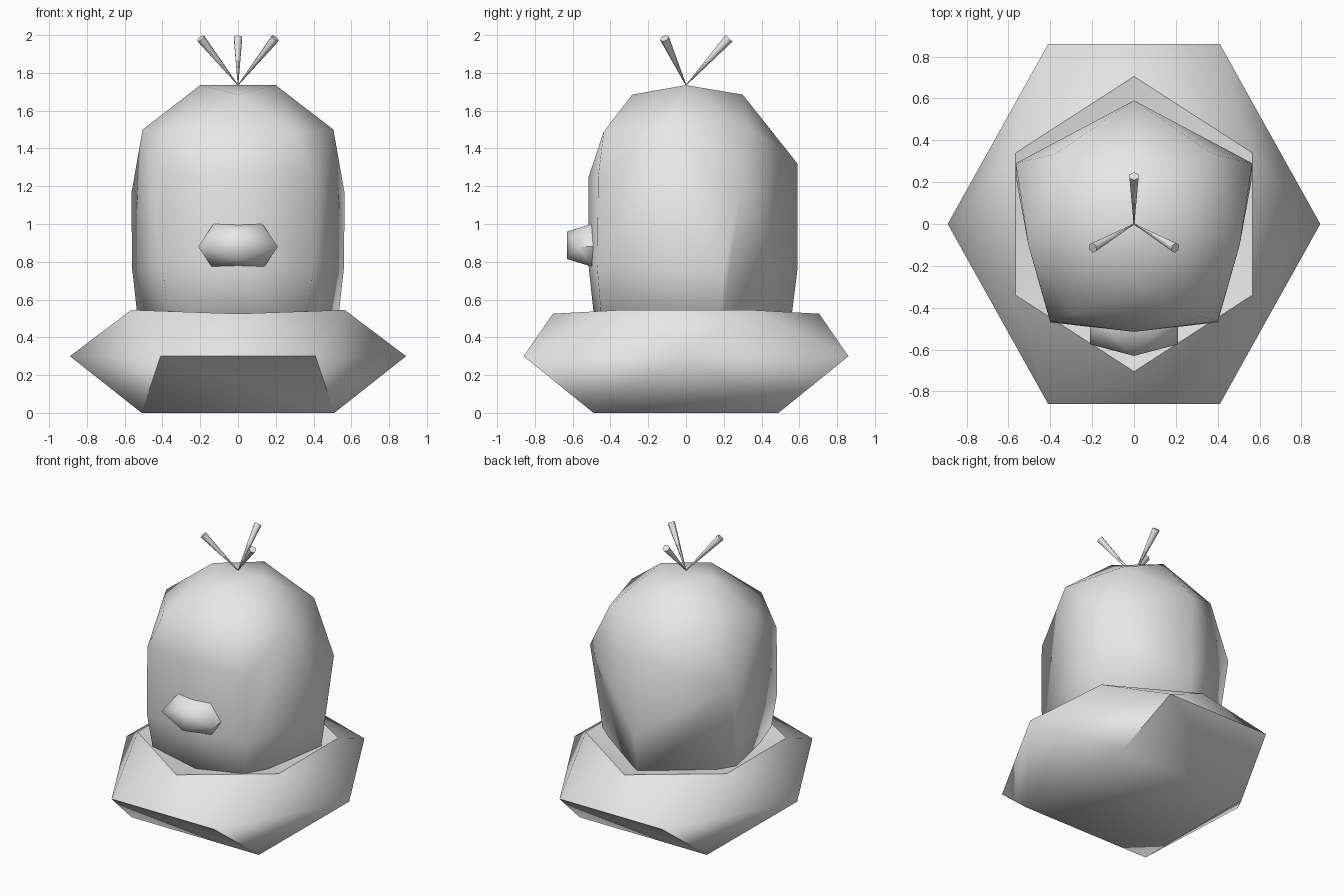
import bpy, bmesh, math
from mathutils import Vector

cube = bpy.data.objects.get("Cube")
if cube:
    bpy.data.objects.remove(cube, do_unlink=True)

grey = bpy.data.materials.new("plain_grey")
grey.use_nodes = True
grey.diffuse_color = (0.8, 0.8, 0.8, 1)
grey.node_tree.nodes["Principled BSDF"].inputs["Base Color"].default_value = (0.8, 0.8, 0.8, 1)


def finish(bm, name, angle):
    """Turn a bmesh into a smooth-shaded object, sharp above the angle."""
    bmesh.ops.recalc_face_normals(bm, faces=bm.faces)
    mesh = bpy.data.meshes.new(name)
    bm.to_mesh(mesh)
    bm.free()
    mesh.materials.append(grey)
    ob = bpy.data.objects.new(name, mesh)
    bpy.context.collection.objects.link(ob)
    bpy.ops.object.select_all(action="DESELECT")
    ob.select_set(True)
    bpy.context.view_layer.objects.active = ob
    bpy.ops.object.shade_smooth_by_angle(angle=math.radians(angle))
    return ob


def hull(name, half, angle):
    """Convex solid from points on one side, mirrored across x."""
    bm = bmesh.new()
    for x, y, z in half:
        bm.verts.new((x, y, z))
        if x:
            bm.verts.new((-x, y, z))
    bmesh.ops.convex_hull(bm, input=bm.verts)
    return finish(bm, name, angle)


# Base: square foot, wide hexagonal rim, turned hexagon on top with a dip
bm = bmesh.new()
foot = [bm.verts.new((x, y, 0)) for x, y in
        [(.51, .49), (-.51, .49), (-.51, -.49), (.51, -.49)]]
rim = [bm.verts.new((x, y, .3)) for x, y in
       [(.89, 0), (.41, .86), (-.41, .86), (-.89, 0), (-.41, -.86), (.41, -.86)]]
top = [bm.verts.new(p) for p in
       [(.565, .34, .545), (0, .705, .525), (-.565, .34, .545),
        (-.565, -.34, .545), (0, -.705, .525), (.565, -.34, .545)]]
dip = bm.verts.new((0, 0, .40))
for i in range(6):
    j = (i + 1) % 6
    bm.faces.new((rim[i], rim[j], top[i]))
    bm.faces.new((rim[j], top[j], top[i]))
    bm.faces.new((top[i], top[j], dip))
f, r = foot, rim
for face in [(r[0], f[0], r[1]), (r[1], f[0], f[1], r[2]), (r[2], f[1], r[3]),
             (r[3], f[1], f[2]), (r[3], f[2], r[4]), (r[4], f[2], f[3], r[5]),
             (r[5], f[3], r[0]), (r[0], f[3], f[0]), tuple(f)]:
    bm.faces.new(face)
finish(bm, "base", 45)

# Head: faceted dome, from the buried neck up to the crown
hull("head", [
    (.52, .18, .40), (0, .545, .40), (.35, -.44, .40), (0, -.475, .40),
    (.56, .20, .76), (0, .59, .76), (.40, -.47, .77), (0, -.515, .77),
    (.565, .29, 1.16), (0, .59, 1.32), (.40, -.465, 1.25), (0, -.515, 1.25),
    (.505, -.10, 1.50), (.30, -.435, 1.49), (.375, .335, 1.51),
    (.20, 0, 1.735), (0, -.285, 1.685), (0, .30, 1.685)], 180)

# Beak: six-sided at the face, closing to a short upright ridge
hull("beak", [
    (.21, -.48, .88), (.13, -.48, 1.0), (.14, -.48, .775),
    (.21, -.50, .88), (.13, -.50, 1.0), (.14, -.50, .775),
    (.21, -.575, .88), (0, -.63, .96), (0, -.63, .815)], 60)

# Tuft: three thin spikes, pointed at the crown and blunt at the tip
root = Vector((0, 0, 1.735))
for k, name in enumerate(("back", "right", "left")):
    a = math.radians(90 + 120 * k)
    tip = Vector((.228 * math.cos(a), .228 * math.sin(a), 1.983))
    axis = tip - root
    bm = bmesh.new()
    bmesh.ops.create_cone(bm, cap_ends=True, segments=6, radius1=.002,
                          radius2=.025, depth=axis.length)
    ob = finish(bm, "tuft_" + name, 62)
    ob.location = (root + tip) / 2
    ob.rotation_euler = axis.to_track_quat("Z", "Y").to_euler()
